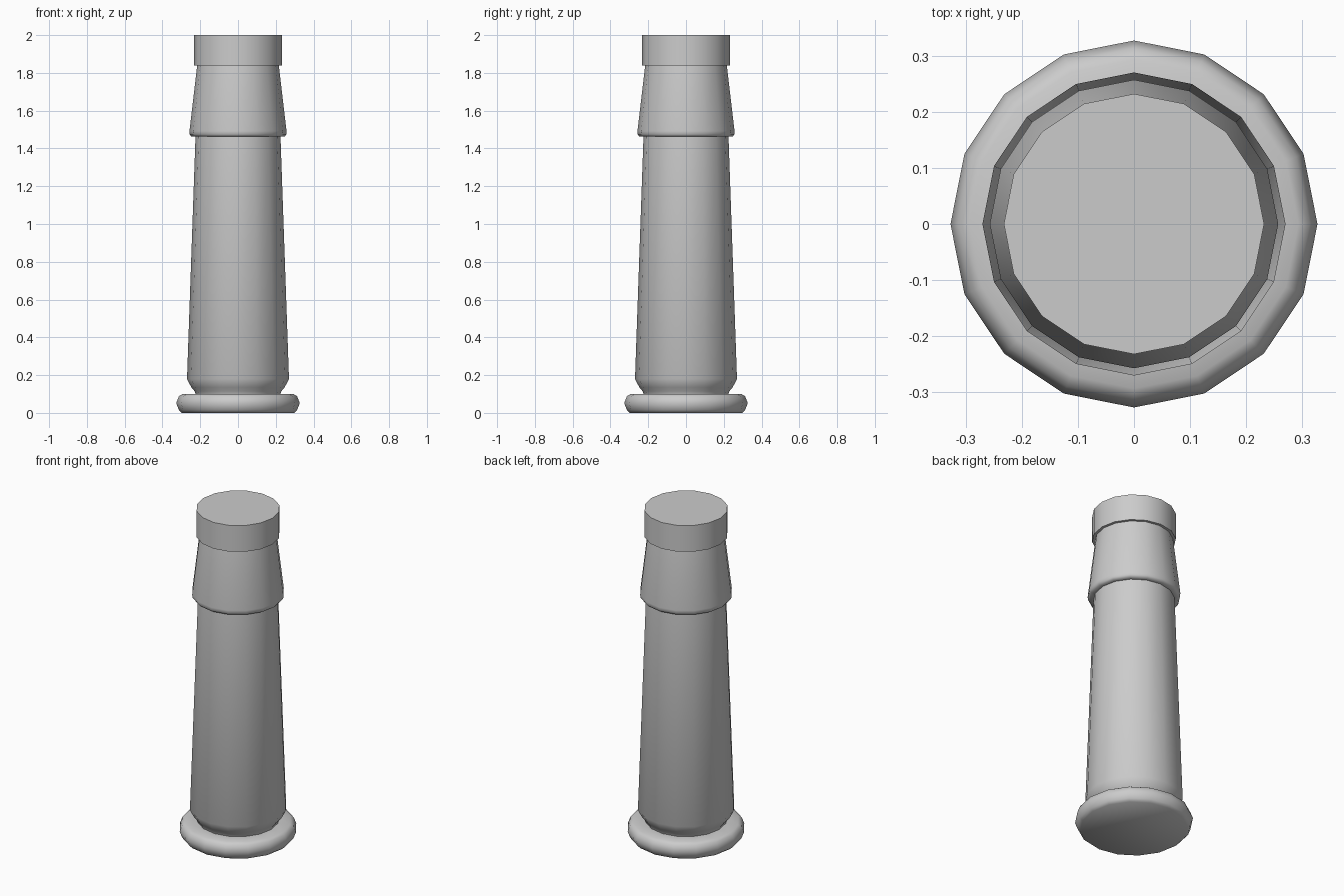
import bpy, bmesh, math

if "Cube" in bpy.data.objects:
    bpy.data.objects.remove(bpy.data.objects["Cube"])

SIDES = 16


def turned(name, profile, angle=40):
    """Revolve (radius, z) points about z; a zero radius closes with a flat disc."""
    bm = bmesh.new()
    rings = []
    for r, z in profile:
        if r > 0:
            rings.append([bm.verts.new((r * math.cos(2 * math.pi * i / SIDES),
                                        r * math.sin(2 * math.pi * i / SIDES), z))
                          for i in range(SIDES)])
    for a, b in zip(rings, rings[1:]):
        for i in range(SIDES):
            j = (i + 1) % SIDES
            bm.faces.new((a[i], a[j], b[j], b[i]))
    if profile[0][0] == 0:
        bm.faces.new(rings[0][::-1])
    if profile[-1][0] == 0:
        bm.faces.new(rings[-1])
    mesh = bpy.data.meshes.new(name)
    bm.to_mesh(mesh)
    bm.free()
    obj = bpy.data.objects.new(name, mesh)
    bpy.context.collection.objects.link(obj)
    bpy.ops.object.select_all(action='DESELECT')
    obj.select_set(True)
    bpy.context.view_layer.objects.active = obj
    bpy.ops.object.shade_smooth_by_angle(angle=math.radians(angle))
    return obj


# rounded foot ring with flat underside
turned("base_ring", [(0, 0), (0.298, 0), (0.313, 0.015), (0.327, 0.052),
                     (0.313, 0.088), (0.293, 0.1), (0.225, 0.1)], 60)

# tapered shaft with a rounded lower end
turned("shaft", [(0.225, 0.1), (0.23, 0.115), (0.247, 0.135),
                 (0.27, 0.18), (0.225, 1.463)])

# flared collar with a small rolled lip
turned("collar", [(0.225, 1.463), (0.247, 1.463), (0.256, 1.475),
                  (0.257, 1.492), (0.216, 1.84)], 60)

# straight cap
turned("top_cap", [(0.216, 1.84), (0.232, 1.84), (0.232, 2.0), (0, 2.0)])
